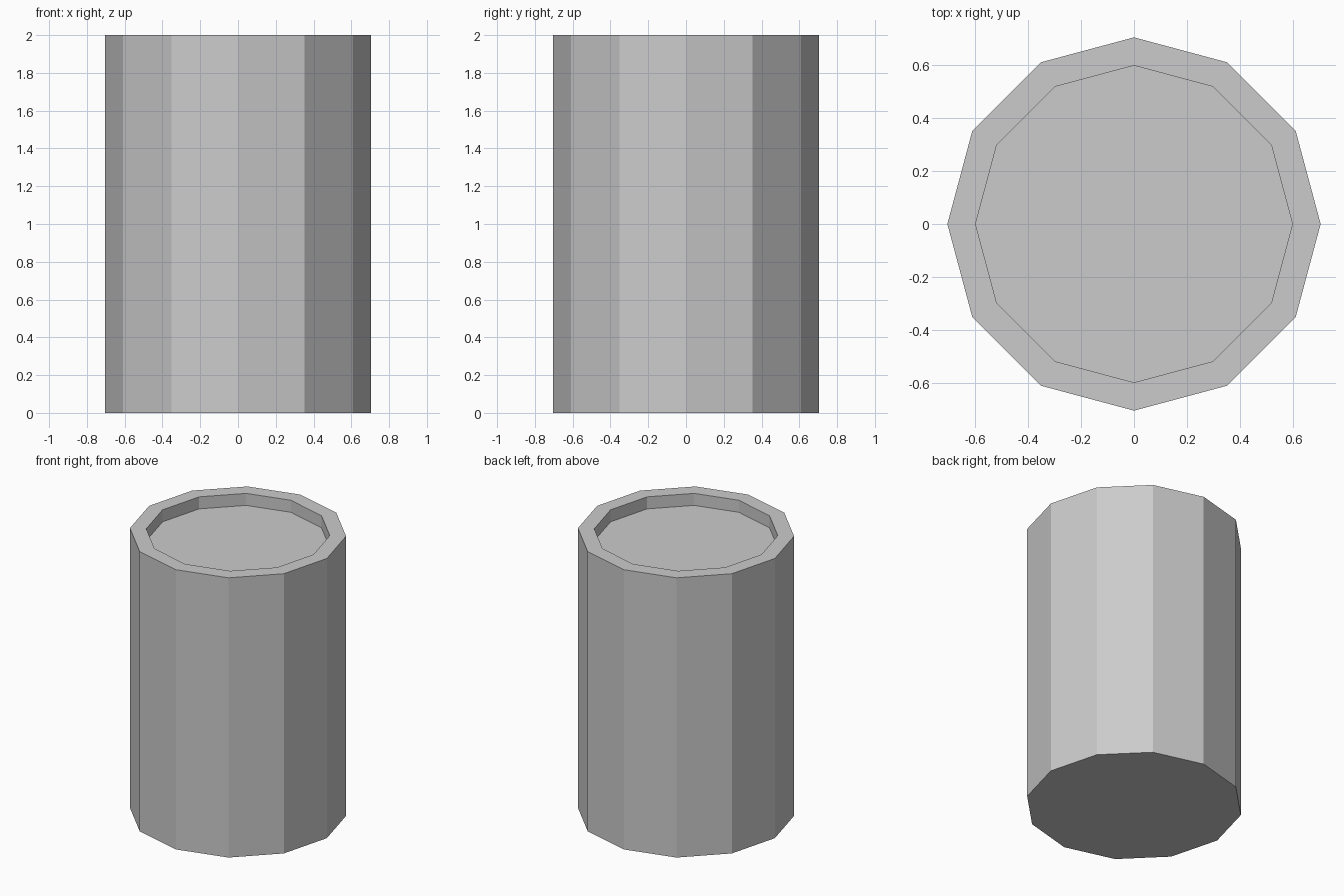
import bpy
import bmesh

if "Cube" in bpy.data.objects:
    bpy.data.objects.remove(bpy.data.objects["Cube"])

SIDES = 12
RADIUS = 0.703
RIM_WIDTH_RATIO = 0.849
HEIGHT = 2.0
RECESS = 0.086

# Twelve-sided solid drum standing on the ground
bpy.ops.mesh.primitive_cylinder_add(
    vertices=SIDES, radius=RADIUS, depth=HEIGHT, location=(0, 0, HEIGHT / 2))
drum = bpy.context.object
drum.name = "drum_body"

bm = bmesh.new()
bm.from_mesh(drum.data)

# Inset the top face into a rim, then sink the centre
top = max(bm.faces, key=lambda f: f.calc_center_median().z)
rim = bmesh.ops.extrude_face_region(bm, geom=[top])
bmesh.ops.delete(bm, geom=[top], context='FACES_ONLY')
inner = [v for v in rim["geom"] if isinstance(v, bmesh.types.BMVert)]
bmesh.ops.scale(bm, vec=(RIM_WIDTH_RATIO, RIM_WIDTH_RATIO, 1), verts=inner)

lid = next(f for f in rim["geom"] if isinstance(f, bmesh.types.BMFace))
sunk = bmesh.ops.extrude_face_region(bm, geom=[lid])
bmesh.ops.delete(bm, geom=[lid], context='FACES_ONLY')
floor = [v for v in sunk["geom"] if isinstance(v, bmesh.types.BMVert)]
bmesh.ops.translate(bm, vec=(0, 0, -RECESS), verts=floor)

bmesh.ops.recalc_face_normals(bm, faces=bm.faces)
bm.to_mesh(drum.data)
bm.free()
